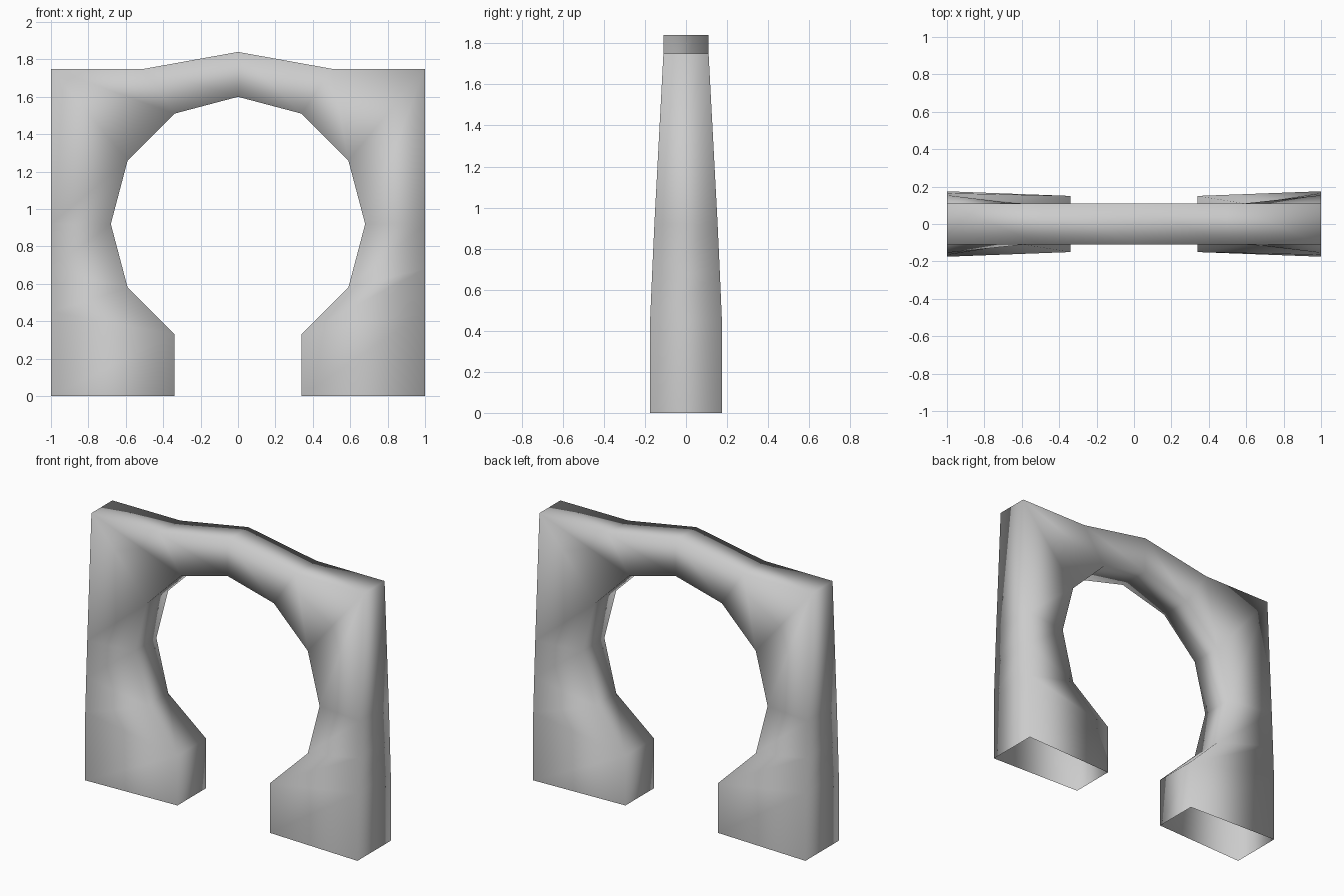
import bpy
import bmesh

cube = bpy.data.objects.get("Cube")
if cube:
    bpy.data.objects.remove(cube, do_unlink=True)

# Light grey stone
stone = bpy.data.materials.new("light_grey_stone")
stone.use_nodes = True
colour = (0.6, 0.6, 0.6, 1)
stone.diffuse_color = colour
stone.node_tree.nodes["Principled BSDF"].inputs["Base Color"].default_value = colour

# Cross-sections from foot to crown: outer and inner (x, z, half depth)
sections = [
    ((1, 0, 0.175), (0.34, 0, 0.15)),
    ((1, 0.45, 0.175), (0.34, 0.33, 0.15)),
    ((1, 0.68, 0.165), (0.59, 0.58, 0.11)),
    ((1, 0.92, 0.154), (0.68, 0.92, 0.115)),
    ((1, 1.75, 0.11), (0.59, 1.26, 0.11)),
    ((0.5, 1.75, 0.11), (0.34, 1.51, 0.11)),
    ((0, 1.84, 0.11), (0, 1.6, 0.11)),
]

# Mirror the sections to run over the arch and down the other leg
path = [(1, s) for s in sections] + [(-1, s) for s in sections[-2::-1]]

bm = bmesh.new()
rings = []
for side, (outer, inner) in path:
    corners = [(outer, -1), (outer, 1), (inner, 1), (inner, -1)]
    rings.append([bm.verts.new((side * x, d * depth, z))
                  for (x, z, depth), d in corners])

# Skin between neighbouring sections, leaving the feet open underneath
for a, b in zip(rings, rings[1:]):
    for i in range(4):
        j = (i + 1) % 4
        bm.faces.new((a[i], a[j], b[j], b[i]))
bmesh.ops.recalc_face_normals(bm, faces=bm.faces)
for face in bm.faces:
    face.smooth = True

mesh = bpy.data.meshes.new("arch_gate")
bm.to_mesh(mesh)
bm.free()
mesh.materials.append(stone)
gate = bpy.data.objects.new("arch_gate", mesh)
bpy.context.collection.objects.link(gate)
